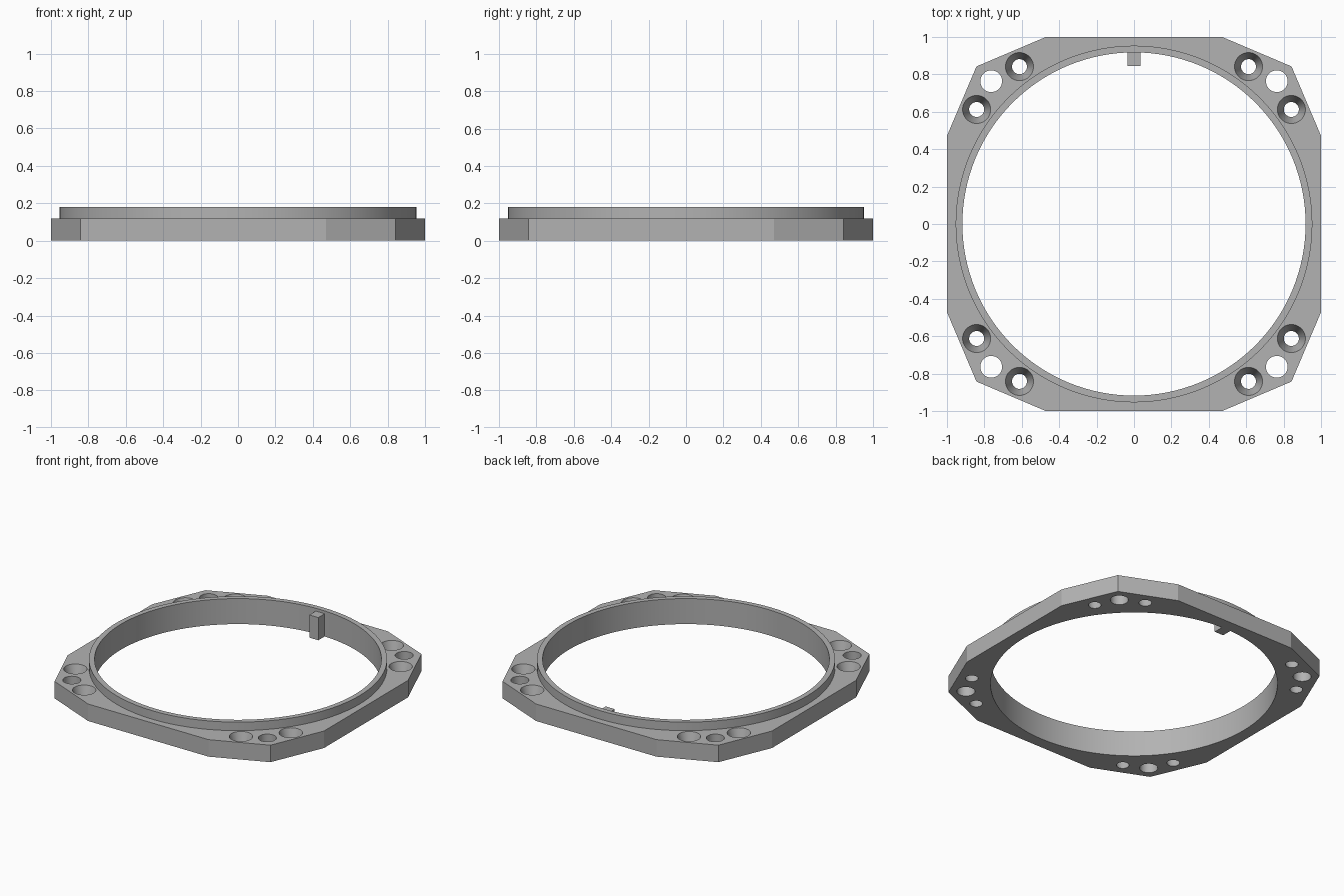
import bpy, bmesh, math

cube = bpy.data.objects.get("Cube")
if cube:
    bpy.data.objects.remove(cube, do_unlink=True)

PLATE_H, TOTAL_H = 0.12, 0.18
BORE_R, COLLAR_R = 0.917, 0.953

grey = bpy.data.materials.new("plain grey")
grey.use_nodes = True
colour = (0.45, 0.45, 0.45, 1)
grey.diffuse_color = colour
grey.node_tree.nodes["Principled BSDF"].inputs["Base Color"].default_value = colour


def finish(bm, name):
    bmesh.ops.recalc_face_normals(bm, faces=bm.faces)
    mesh = bpy.data.meshes.new(name)
    bm.to_mesh(mesh)
    bm.free()
    mesh.materials.append(grey)
    obj = bpy.data.objects.new(name, mesh)
    bpy.context.collection.objects.link(obj)
    return obj


def prism(name, points, z0, z1):
    bm = bmesh.new()
    face = bm.faces.new([bm.verts.new((x, y, z0)) for x, y in points])
    top = bmesh.ops.extrude_face_region(bm, geom=[face])["geom"]
    bmesh.ops.translate(bm, vec=(0, 0, z1 - z0),
                        verts=[v for v in top if isinstance(v, bmesh.types.BMVert)])
    return finish(bm, name)


def frustum(name, x, y, z0, z1, r0, r1, sides):
    bm = bmesh.new()
    bmesh.ops.create_cone(bm, cap_ends=True, segments=sides,
                          radius1=r0, radius2=r1, depth=z1 - z0)
    bmesh.ops.translate(bm, vec=(x, y, (z0 + z1) / 2), verts=bm.verts)
    return finish(bm, name)


def combine(target, other, operation):
    mod = target.modifiers.new(operation.lower(), "BOOLEAN")
    mod.operation, mod.object, mod.solver = operation, other, "EXACT"
    bpy.context.view_layer.objects.active = target
    bpy.ops.object.modifier_apply(modifier=mod.name)
    bpy.data.objects.remove(other, do_unlink=True)


# Plate with chamfered, pointed corners: three points turned to each quarter
outline = []
for quarter in range(4):
    for x, y in ((1, 0.47), (0.842, 0.842), (0.47, 1)):
        for _ in range(quarter):
            x, y = -y, x
        outline.append((x, y))
ring = prism("mounting_ring", outline, 0, PLATE_H)

# Raised collar and round bore
combine(ring, frustum("collar", 0, 0, 0.05, TOTAL_H, COLLAR_R, COLLAR_R, 128), "UNION")
combine(ring, frustum("bore", 0, 0, -0.1, 0.3, BORE_R, BORE_R, 128), "DIFFERENCE")

# Corner holes: two tapered screw holes and a straight pin hole each
over = 0.01
slope = (0.075 - 0.04) / PLATE_H
for sx in (-1, 1):
    for sy in (-1, 1):
        for x, y in ((0.612, 0.841), (0.841, 0.612)):
            screw = frustum("screw_hole", sx * x, sy * y, -over, PLATE_H + over,
                            0.04 - slope * over, 0.075 + slope * over, 40)
            combine(ring, screw, "DIFFERENCE")
        pin = frustum("pin_hole", sx * 0.763, sy * 0.763, -0.1, 0.3, 0.058, 0.058, 40)
        combine(ring, pin, "DIFFERENCE")

# Locating key inside the bore at the back
key = prism("locating_key", [(-0.035, 0.845), (0.035, 0.845), (0.035, 0.93), (-0.035, 0.93)],
            0, 0.16)
combine(ring, key, "UNION")

for obj in bpy.context.selected_objects:
    obj.select_set(False)
ring.select_set(True)
bpy.context.view_layer.objects.active = ring
bpy.ops.object.shade_smooth_by_angle(angle=math.radians(15))
